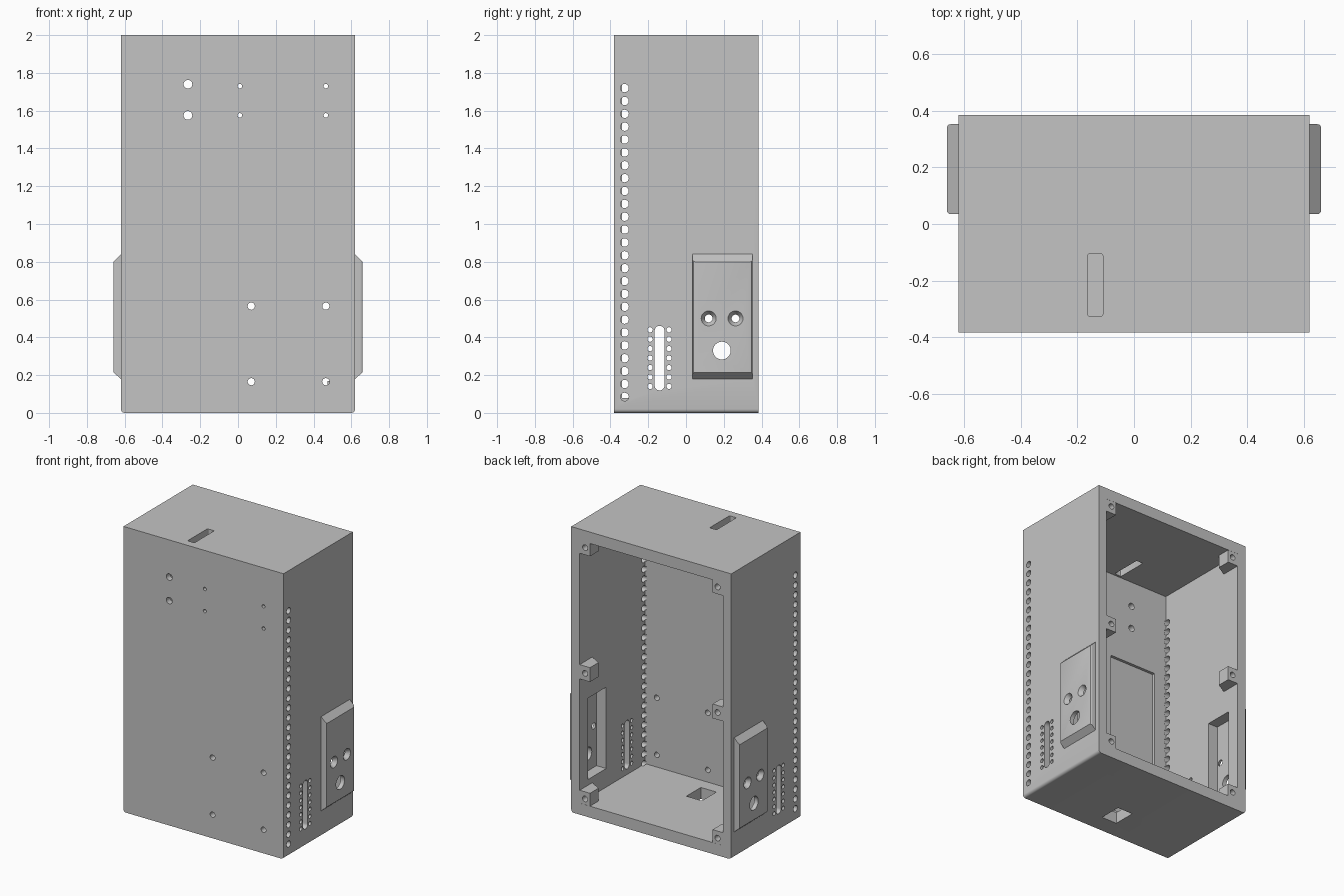
import bpy
import bmesh
import math
from mathutils import Matrix, Vector

if "Cube" in bpy.data.objects:
    bpy.data.objects.remove(bpy.data.objects["Cube"], do_unlink=True)

# Single painted-metal colour
grey = bpy.data.materials.new("housing grey")
grey.use_nodes = True
colour = (0.55, 0.55, 0.55, 1)
grey.diffuse_color = colour
grey.node_tree.nodes["Principled BSDF"].inputs["Base Color"].default_value = colour

SIDES = (-1, 1)


def add_box(bm, x, y, z):
    """Box given by its (low, high) range on each axis."""
    spans = (x, y, z)
    centre = Vector([(a + b) / 2 for a, b in spans])
    size = [abs(b - a) for a, b in spans]
    mat = Matrix.Translation(centre) @ Matrix.Diagonal((*size, 1))
    return bmesh.ops.create_cube(bm, size=1, matrix=mat)["verts"]


def add_rod(bm, start, end, r1, r2=None, segments=24):
    """Cylinder or cone between two points."""
    a, b = Vector(start), Vector(end)
    turn = (b - a).to_track_quat("Z", "Y").to_matrix().to_4x4()
    bmesh.ops.create_cone(bm, cap_ends=True, segments=segments, radius1=r1,
                          radius2=r1 if r2 is None else r2, depth=(b - a).length,
                          matrix=Matrix.Translation((a + b) / 2) @ turn)


def add_prism(bm, profile, offset):
    """Closed loop of points extruded by an offset."""
    face = bm.faces.new([bm.verts.new(p) for p in profile])
    out = bmesh.ops.extrude_face_region(bm, geom=[face])["geom"]
    moved = [v for v in out if isinstance(v, bmesh.types.BMVert)]
    bmesh.ops.translate(bm, verts=moved, vec=offset)


def finish(bm, name):
    bmesh.ops.recalc_face_normals(bm, faces=bm.faces[:])
    mesh = bpy.data.meshes.new(name)
    bm.to_mesh(mesh)
    bm.free()
    mesh.materials.append(grey)
    obj = bpy.data.objects.new(name, mesh)
    bpy.context.collection.objects.link(obj)
    return obj


def combine(target, tool, operation):
    mod = target.modifiers.new(tool.name, "BOOLEAN")
    mod.operation, mod.object, mod.solver = operation, tool, "EXACT"
    bpy.ops.object.select_all(action="DESELECT")
    bpy.context.view_layer.objects.active = target
    target.select_set(True)
    bpy.ops.object.modifier_apply(modifier=mod.name)
    bpy.data.objects.remove(tool, do_unlink=True)


# Housing block with rounded lower side edges
bm = bmesh.new()
add_box(bm, (-0.62, 0.62), (-0.382, 0.385), (0, 2))
low = [e for e in bm.edges if all(v.co.z < 0.01 for v in e.verts)
       and abs(e.verts[0].co.x - e.verts[1].co.x) < 0.01]
bmesh.ops.bevel(bm, geom=low, offset=0.02, segments=4, profile=0.5, affect="EDGES")
housing = finish(bm, "housing")

# Raised side mounts with sloped ends and softened upright edges
bm = bmesh.new()
for s in SIDES:
    loop = [(0.6, 0.18), (0.62, 0.18), (0.66, 0.215), (0.66, 0.80), (0.62, 0.84), (0.6, 0.84)]
    add_prism(bm, [(s * x, 0.035, z) for x, z in loop], (0, 0.317, 0))
upright = [e for e in bm.edges if all(abs(v.co.x) > 0.65 for v in e.verts)
           and abs(e.verts[0].co.z - e.verts[1].co.z) > 0.3]
bmesh.ops.bevel(bm, geom=upright, offset=0.012, segments=3, profile=0.5, affect="EDGES")
combine(housing, finish(bm, "side_mounts"), "UNION")

# Main cavity, open at the back
bm = bmesh.new()
add_box(bm, (-0.555, 0.555), (-0.34, 0.5), (0.08, 1.92))
combine(housing, finish(bm, "cavity"), "DIFFERENCE")

# Lid fixing tabs in the opening
bm = bmesh.new()
for s in SIDES:
    for z in (0.12, 1.0, 1.88):
        loop = [(0.58, 0.384), (0.475, 0.384), (0.475, 0.29), (0.58, 0.23)]
        add_prism(bm, [(s * x, y, z - 0.05) for x, y in loop], (0, 0, 0.1))
combine(housing, finish(bm, "lid_tabs"), "UNION")

# Inner pockets behind the mounts and on the front wall
bm = bmesh.new()
for s in SIDES:
    add_box(bm, (s * 0.5, s * 0.63), (0.09, 0.29), (0.21, 0.78))
add_box(bm, (-0.46, -0.09), (-0.36, -0.3), (0.16, 1.31))
combine(housing, finish(bm, "pockets"), "DIFFERENCE")

# All openings
bm = bmesh.new()
for s in SIDES:
    inner, outer = s * 0.545, s * 0.7
    # Vent column
    for i in range(25):
        z = 0.085 + i * 0.0681
        add_rod(bm, (inner, -0.325, z), (outer, -0.325, z), 0.022)
    # Long slot flanked by small holes
    loop = []
    for i in range(26):
        a = math.pi * (i if i < 13 else i - 1) / 12
        z = 0.435 if i < 13 else 0.145
        loop.append((inner, -0.14 + 0.026 * math.cos(a), z + 0.026 * math.sin(a)))
    add_prism(bm, loop, (outer - inner, 0, 0))
    for y in (-0.19, -0.09):
        for i in range(7):
            z = 0.14 + i * 0.05
            add_rod(bm, (inner, y, z), (outer, y, z), 0.014, segments=16)
    # Mount cable hole and countersunk screw holes
    add_rod(bm, (s * 0.6, 0.19, 0.33), (outer, 0.19, 0.33), 0.047, segments=32)
    for y in (0.12, 0.262):
        add_rod(bm, (s * 0.626, y, 0.5), (s * 0.662, y, 0.5), 0.018, 0.041)
    # Tab screw holes
    for z in (0.12, 1.0, 1.88):
        add_rod(bm, (s * 0.513, 0.31, z), (s * 0.513, 0.45, z), 0.02)
# Front panel screw holes
front = [(x, z, 0.019) for x in (0.07, 0.465) for z in (0.165, 0.565)]
front += [(x, z, 0.012) for x in (0.01, 0.465) for z in (1.575, 1.73)]
front += [(-0.265, z, 0.023) for z in (1.575, 1.74)]
for x, z, r in front:
    add_rod(bm, (x, -0.5, z), (x, -0.32, z), r)
# Top slot and floor opening
top = add_box(bm, (-0.163, -0.11), (-0.325, -0.105), (1.85, 2.1))
corners = {e for v in top for e in v.link_edges
           if abs(e.verts[0].co.z - e.verts[1].co.z) > 0.1}
bmesh.ops.bevel(bm, geom=list(corners), offset=0.007, segments=3, profile=0.5, affect="EDGES")
add_box(bm, (-0.06, 0.06), (-0.25, -0.09), (-0.1, 0.15))
combine(housing, finish(bm, "openings"), "DIFFERENCE")

bpy.ops.object.shade_smooth_by_angle(angle=math.radians(30))
